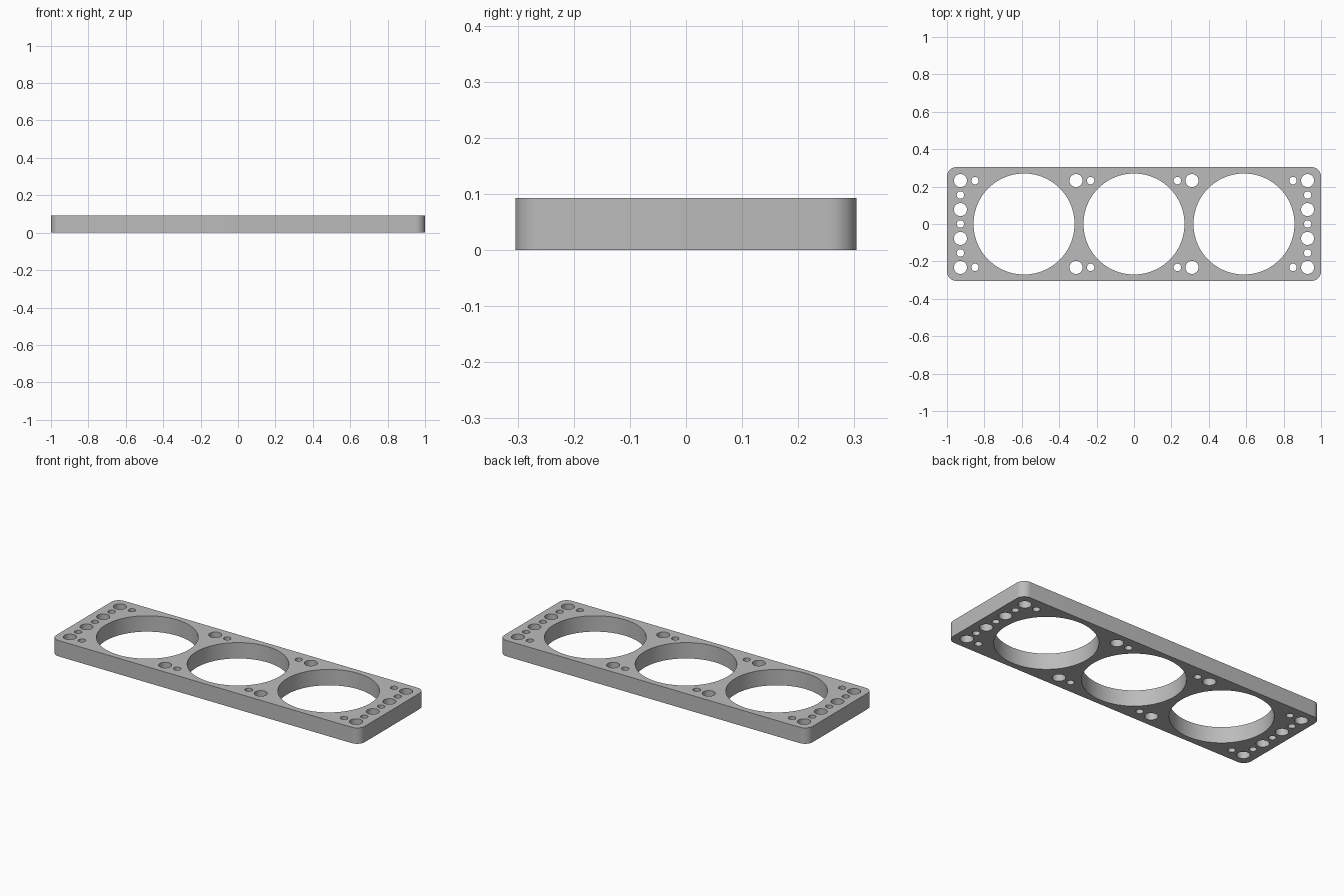
import bpy, bmesh, math
from mathutils import Vector

cube = bpy.data.objects.get("Cube")
if cube:
    bpy.data.objects.remove(cube, do_unlink=True)

HALF_X, HALF_Y, HEIGHT, CORNER = 1.0, 0.304, 0.093, 0.05
BIG, LARGE, SMALL = 0.27, 0.035, 0.02

grey = bpy.data.materials.new("plain grey")
grey.use_nodes = True
colour = (0.5, 0.5, 0.5, 1)
grey.diffuse_color = colour
grey.node_tree.nodes["Principled BSDF"].inputs["Base Color"].default_value = colour

bm = bmesh.new()


def arc(cx, cy, r, start, sweep, steps):
    return [(cx + r * math.cos(start + sweep * i / steps),
             cy + r * math.sin(start + sweep * i / steps)) for i in range(steps + 1)]


def add_loop(points):
    verts = [bm.verts.new((x, y, 0)) for x, y in points]
    for a, b in zip(verts, verts[1:] + verts[:1]):
        bm.edges.new((a, b))


def add_hole(x, y, r, steps=32):
    add_loop(arc(x, y, r, 0, math.tau, steps)[:-1])


# Rounded outline
outline = []
for i, (sx, sy) in enumerate([(1, 1), (-1, 1), (-1, -1), (1, -1)]):
    outline += arc(sx * (HALF_X - CORNER), sy * (HALF_Y - CORNER), CORNER,
                   i * math.pi / 2, math.pi / 2, 10)
add_loop(outline)

# Three main openings
for x in (-0.588, 0, 0.588):
    add_hole(x, 0, BIG, 96)

# Mounting holes, mirrored to both ends and both edges
for sx in (-1, 1):
    add_hole(sx * 0.928, 0, SMALL)
    for sy in (-1, 1):
        for x, y, r in [(0.928, 0.232, LARGE), (0.928, 0.155, SMALL),
                        (0.928, 0.077, LARGE), (0.85, 0.232, SMALL),
                        (0.31, 0.232, LARGE), (0.232, 0.232, SMALL)]:
            add_hole(sx * x, sy * y, r)

# Fill between the loops and raise to full thickness
bmesh.ops.triangle_fill(bm, use_beauty=True, edges=bm.edges[:], normal=Vector((0, 0, 1)))
top = bmesh.ops.extrude_face_region(bm, geom=bm.faces[:], use_keep_orig=True)["geom"]
bmesh.ops.translate(bm, vec=(0, 0, HEIGHT),
                    verts=[g for g in top if isinstance(g, bmesh.types.BMVert)])
bmesh.ops.recalc_face_normals(bm, faces=bm.faces[:])

mesh = bpy.data.meshes.new("mounting_plate")
bm.to_mesh(mesh)
bm.free()
mesh.materials.append(grey)
plate = bpy.data.objects.new("mounting_plate", mesh)
bpy.context.collection.objects.link(plate)

bpy.ops.object.select_all(action="DESELECT")
plate.select_set(True)
bpy.context.view_layer.objects.active = plate
bpy.ops.object.shade_smooth_by_angle(angle=math.radians(30))
